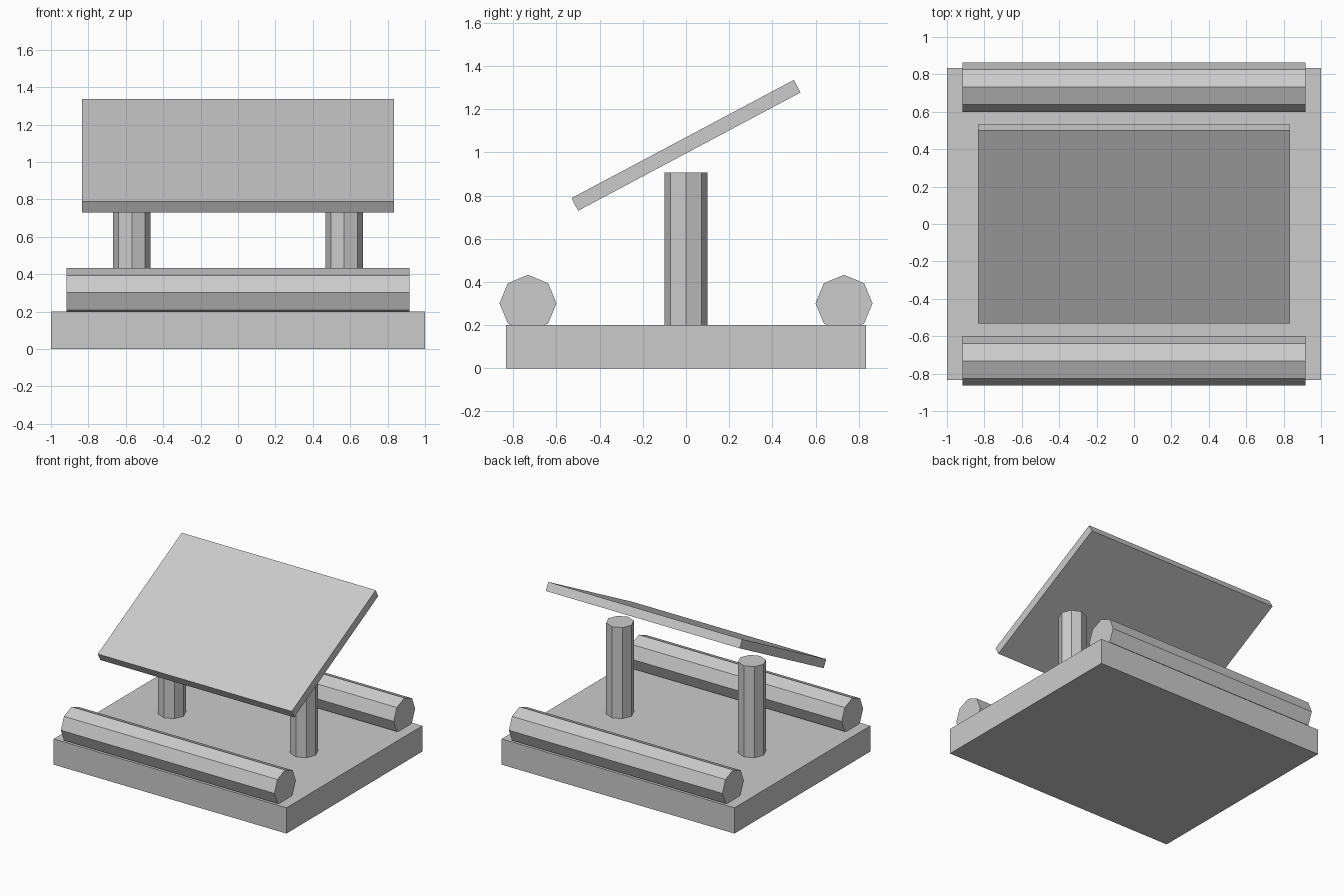
import bpy
from math import radians

if "Cube" in bpy.data.objects:
    bpy.data.objects.remove(bpy.data.objects["Cube"])


def box(name, size, loc, rot=(0, 0, 0)):
    bpy.ops.mesh.primitive_cube_add(size=1, location=loc, rotation=rot)
    obj = bpy.context.object
    obj.name = name
    obj.scale = size
    bpy.ops.object.transform_apply(location=False, rotation=False, scale=True)
    return obj


def octagon_rod(name, radius, length, loc, rot=(0, 0, 0)):
    bpy.ops.mesh.primitive_cylinder_add(vertices=8, radius=radius, depth=length,
                                        location=loc, rotation=rot)
    bpy.context.object.name = name
    return bpy.context.object


# Base slab
box("base", (2.0, 1.666, 0.2), (0, 0, 0.1))

# Tilted panel, raised toward the back
box("tilted_panel", (1.666, 1.167, 0.066), (0, 0, 1.033), (radians(28), 0, 0))

# Upright posts under the panel
for side, x in (("left", -0.567), ("right", 0.567)):
    octagon_rod(side + "_post", 0.1, 0.707, (x, 0, 0.2 + 0.3535))

# Horizontal rails sunk into the base, front and back
for side, y in (("front", -0.732), ("back", 0.732)):
    octagon_rod(side + "_rail", 0.132, 1.834, (0, y, 0.301), (0, radians(90), 0))
